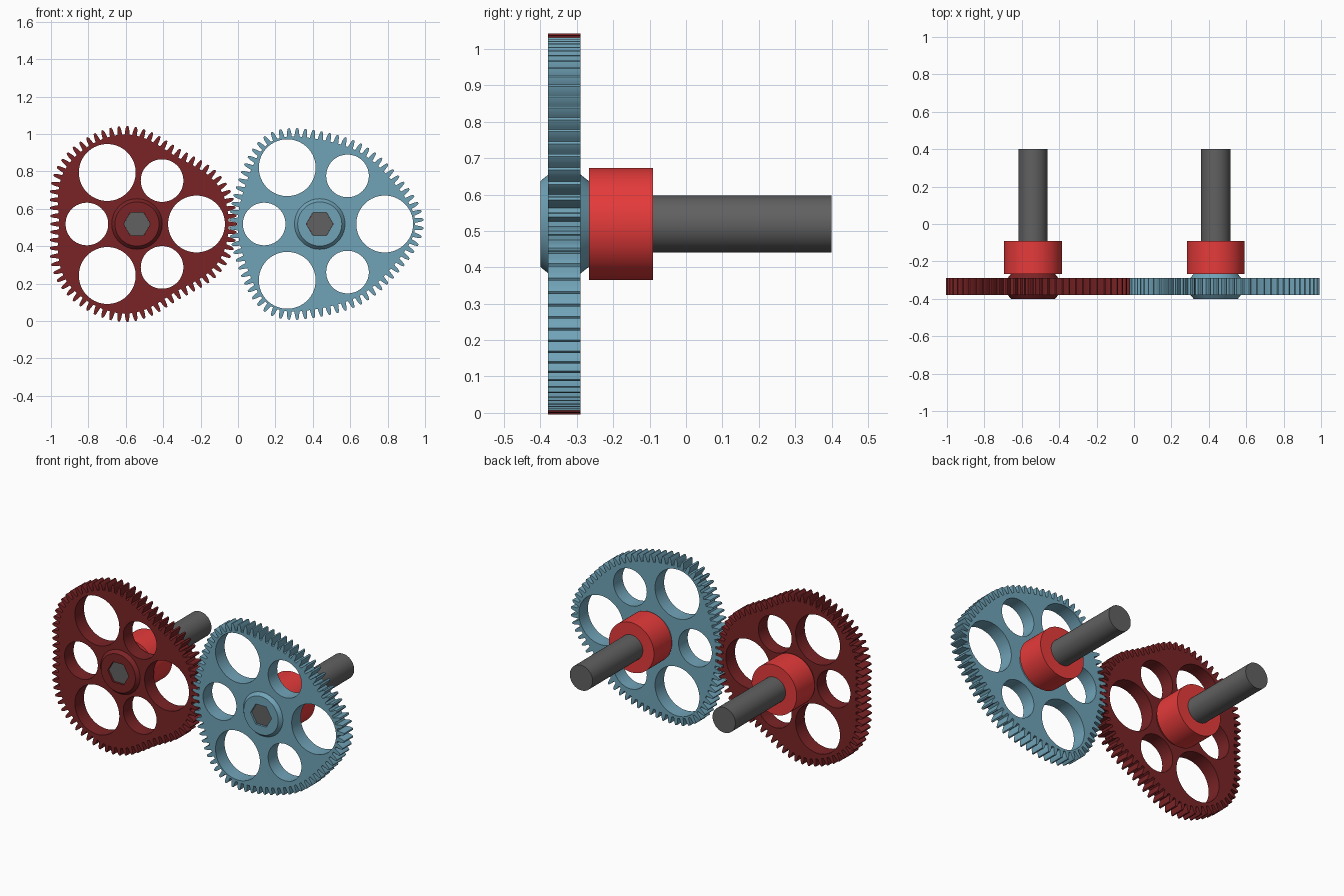
import bpy, bmesh, math
from math import sin, cos, pi, tau, hypot

cube = bpy.data.objects.get("Cube")
if cube:
    bpy.data.objects.remove(cube, do_unlink=True)

CENTRE_Z = 0.519
TEETH = 72
STEPS = 2880


def material(name, rgb):
    m = bpy.data.materials.new(name)
    m.use_nodes = True
    m.diffuse_color = (*rgb, 1)
    m.node_tree.nodes["Principled BSDF"].inputs["Base Color"].default_value = (*rgb, 1)
    return m


dark_red = material("dark red", (0.196, 0.017, 0.019))
blue = material("dusty blue", (0.163, 0.367, 0.477))
bright_red = material("bright red", (0.787, 0.043, 0.043))
grey = material("dark grey", (0.119, 0.119, 0.119))


def add(name, mesh, mat, x):
    obj = bpy.data.objects.new(name, mesh)
    bpy.context.collection.objects.link(obj)
    mesh.materials.clear()
    mesh.materials.append(mat)
    obj.location = (x, 0, CENTRE_Z)
    bpy.ops.object.select_all(action='DESELECT')
    obj.select_set(True)
    bpy.context.view_layer.objects.active = obj
    bpy.ops.object.shade_smooth_by_angle(angle=math.radians(25))
    return obj


# Rolling pitch curves: a three-lobed driver and its conjugate partner
def driver_radius(t):
    return 0.486 + 0.036 * cos(3 * t) - 0.009 * cos(6 * t)


def turn(distance):
    step = tau / STEPS
    return sum(driver_radius((i + 0.5) * step) / (distance - driver_radius((i + 0.5) * step))
               for i in range(STEPS)) * step


low, high = 0.95, 1.0
for _ in range(25):
    mid = (low + high) / 2
    low, high = (mid, high) if turn(mid) > tau else (low, mid)
DISTANCE = low


def pitch_curve(partner):
    points, angle, step = [], pi, tau / STEPS
    for i in range(STEPS):
        r = driver_radius(i * step)
        if partner:
            r2 = DISTANCE - r
            points.append((r2 * cos(angle), r2 * sin(angle)))
            mid_r = driver_radius((i + 0.5) * step)
            angle += step * mid_r / (DISTANCE - mid_r)
        else:
            points.append((r * cos(i * step), r * sin(i * step)))
    return points


def toothed_outline(curve, phase):
    n = len(curve)
    lengths = [0]
    for i in range(n):
        a, b = curve[i], curve[(i + 1) % n]
        lengths.append(lengths[-1] + hypot(b[0] - a[0], b[1] - a[1]))
    total = lengths[-1]
    profile = [(-0.33, -0.023), (-0.25, 0), (-0.19, 0.012), (-0.1, 0.0214),
               (0.1, 0.0214), (0.19, 0.012), (0.25, 0), (0.33, -0.023)]
    outline, k = [], 0
    for tooth in range(TEETH):
        for shift, offset in profile:
            s = (tooth + phase + shift) / TEETH * total % total
            if s < lengths[k]:
                k = 0
            while lengths[k + 1] < s:
                k += 1
            a, b = curve[k], curve[(k + 1) % n]
            seg = lengths[k + 1] - lengths[k]
            f = (s - lengths[k]) / seg
            dx, dy = (b[0] - a[0]) / seg, (b[1] - a[1]) / seg
            outline.append((a[0] + f * seg * dx + offset * dy,
                            a[1] + f * seg * dy - offset * dx))
    return outline


def circle(x, y, r, n=64):
    return [(x + r * cos(tau * i / n), y + r * sin(tau * i / n)) for i in range(n)]


# Gear plate: filled outline with lightening holes
def gear(name, x, outline, big_at, small_at, mat):
    loops = [outline, circle(0, 0, 0.13)]
    for i in range(3):
        t = tau * i / 3
        loops.append(circle(big_at * cos(t), big_at * sin(t), 0.152))
        loops.append(circle(-small_at * cos(t), -small_at * sin(t), 0.114))
    curve = bpy.data.curves.new(name, 'CURVE')
    curve.dimensions = '2D'
    curve.fill_mode = 'BOTH'
    curve.extrude = 0.0445
    for loop in loops:
        spline = curve.splines.new('POLY')
        spline.points.add(len(loop) - 1)
        for p, (u, v) in zip(spline.points, loop):
            p.co = (u, v, 0, 1)
        spline.use_cyclic_u = True
    temp = bpy.data.objects.new("gear_profile", curve)
    bpy.context.collection.objects.link(temp)
    bpy.context.view_layer.update()
    mesh = bpy.data.meshes.new_from_object(temp.evaluated_get(bpy.context.evaluated_depsgraph_get()))
    bpy.data.objects.remove(temp, do_unlink=True)
    bm = bmesh.new()
    bm.from_mesh(mesh)
    bmesh.ops.remove_doubles(bm, verts=bm.verts, dist=0.00001)
    bmesh.ops.recalc_face_normals(bm, faces=bm.faces)
    bm.to_mesh(mesh)
    bm.free()
    obj = add(name, mesh, mat, x)
    obj.rotation_euler.x = pi / 2
    obj.location.y = -0.3345


def round_radius(r):
    return lambda t: r


def hex_radius(r):
    return lambda t: r * cos(pi / 6) / cos(t % (pi / 3) - pi / 6)


# Sections stacked along y; closed makes a ring, otherwise the ends are capped
def loft(name, x, sections, mat, closed=False, n=60):
    bm = bmesh.new()
    rings = []
    for radius, y in sections:
        rings.append([bm.verts.new((radius(tau * i / n) * cos(tau * i / n), y,
                                    radius(tau * i / n) * sin(tau * i / n))) for i in range(n)])
    pairs = list(zip(rings, rings[1:]))
    if closed:
        pairs.append((rings[-1], rings[0]))
    else:
        bm.faces.new(rings[0])
        bm.faces.new(rings[-1])
    for a, b in pairs:
        for i in range(n):
            j = (i + 1) % n
            bm.faces.new((a[i], a[j], b[j], b[i]))
    bmesh.ops.recalc_face_normals(bm, faces=bm.faces)
    mesh = bpy.data.meshes.new(name)
    bm.to_mesh(mesh)
    bm.free()
    add(name, mesh, mat, x)


# Each side: gear, hub with hexagonal bore, collar and shaft
for side, x, partner, phase, big_at, small_at, mat in (
        ("right", -0.54, False, 0, 0.318, 0.268, dark_red),
        ("left", 0.437, True, 0.5, 0.3475, 0.297, blue)):
    outline = toothed_outline(pitch_curve(partner), phase)
    gear(side + "_gear", x, outline, big_at, small_at, mat)
    loft(side + "_hub", x, [(round_radius(0.118), -0.4), (round_radius(0.136), -0.378),
                            (round_radius(0.136), -0.29), (round_radius(0.118), -0.267),
                            (hex_radius(0.072), -0.267), (hex_radius(0.072), -0.4)], mat, True)
    loft(side + "_hex_drive", x, [(hex_radius(0.0715), -0.388), (hex_radius(0.0715), -0.2)], grey)
    loft(side + "_collar", x, [(round_radius(0.154), -0.267), (round_radius(0.154), -0.091)], bright_red)
    loft(side + "_shaft", x, [(round_radius(0.078), -0.2), (round_radius(0.078), 0.4)], grey)
